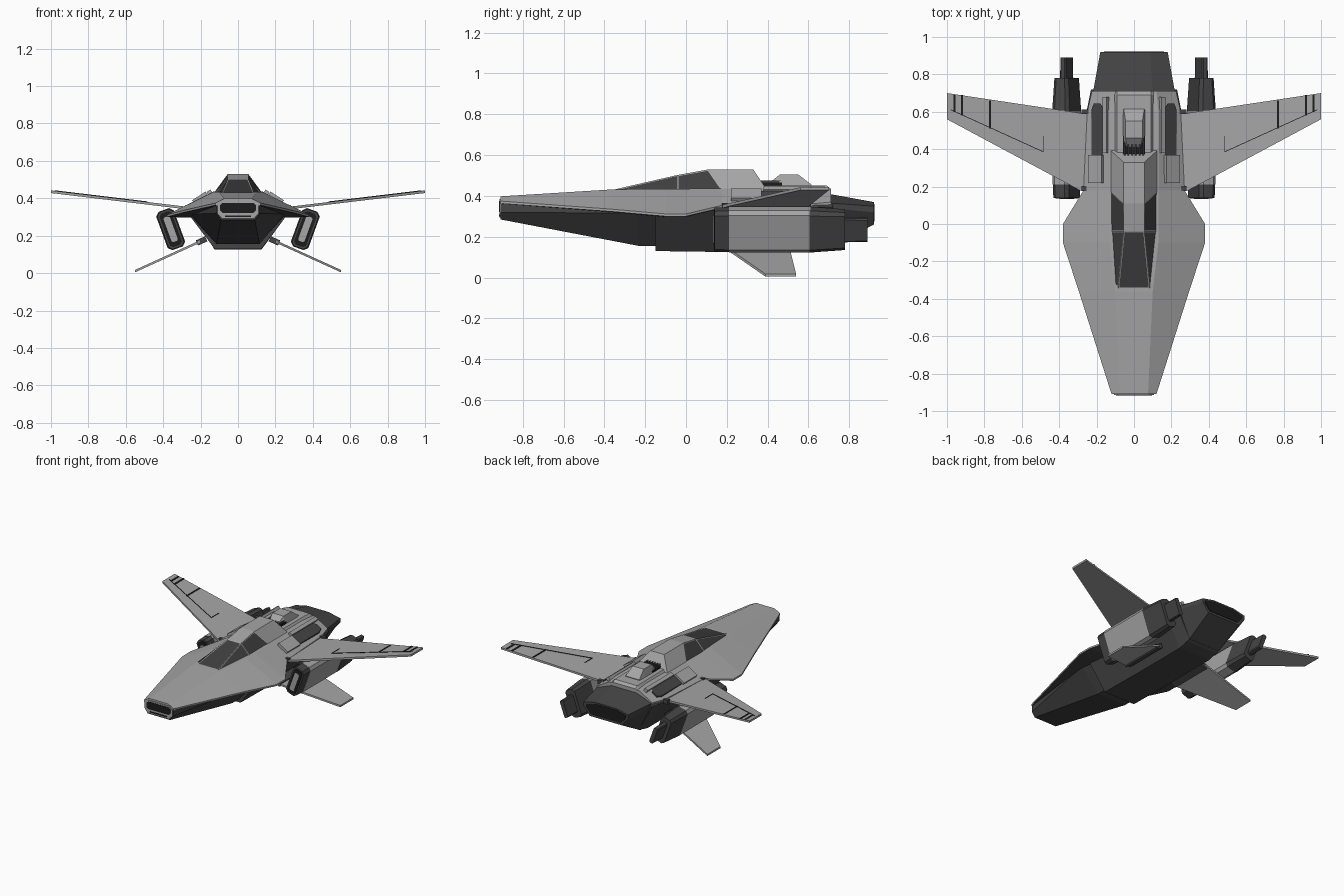
import bpy, bmesh, math
from mathutils import Vector, Matrix

if "Cube" in bpy.data.objects:
    bpy.data.objects.remove(bpy.data.objects["Cube"], do_unlink=True)


def material(name, v):
    m = bpy.data.materials.new(name)
    m.use_nodes = True
    m.diffuse_color = (v, v, v, 1)
    bsdf = next(n for n in m.node_tree.nodes if n.type == 'BSDF_PRINCIPLED')
    bsdf.inputs["Base Color"].default_value = (v, v, v, 1)
    bsdf.inputs["Roughness"].default_value = 0.7
    return m


LIGHT = material("light grey", 0.38)
DARK = material("dark grey", 0.06)
GLASS = material("window grey", 0.05)
BLACK = material("black", 0.012)


def finish(name, bm, mats, rule=None):
    bmesh.ops.recalc_face_normals(bm, faces=bm.faces[:])
    if rule:
        for f in bm.faces:
            f.material_index = rule(f)
    me = bpy.data.meshes.new(name)
    bm.to_mesh(me)
    bm.free()
    for m in mats:
        me.materials.append(m)
    ob = bpy.data.objects.new(name, me)
    bpy.context.scene.collection.objects.link(ob)
    return ob


def skin(rings):
    """Bridge equal rings of points into a capped solid."""
    bm = bmesh.new()
    rows = [[bm.verts.new(p) for p in ring] for ring in rings]
    n = len(rows[0])
    for a, b in zip(rows, rows[1:]):
        for i in range(n):
            j = (i + 1) % n
            bm.faces.new((a[i], a[j], b[j], b[i]))
    bm.faces.new(rows[0])
    bm.faces.new(rows[-1])
    bmesh.ops.recalc_face_normals(bm, faces=bm.faces[:])
    return bm


def loft(name, sections, mats, rule=None):
    """Sections are (y, half outline of x, z from top to bottom)."""
    rings = []
    for y, half in sections:
        rings.append([(x, y, z) for x, z in half] + [(-x, y, z) for x, z in reversed(half)])
    return finish(name, skin(rings), mats, rule)


def box(name, centre, size, mat, tilt=0):
    bm = bmesh.new()
    bmesh.ops.create_cube(bm, size=1)
    bm.transform(Matrix.Translation(centre) @ Matrix.Rotation(tilt, 4, 'Y') @ Matrix.Diagonal((*size, 1)))
    return finish(name, bm, [mat])


def plate(name, outline, height, thick, mat, s=1):
    """Sheet over an x, y outline lying on the surface z = height(x)."""
    rings = [[(s * x, y, height(x) + dz) for x, y in outline] for dz in (-thick / 2, thick / 2)]
    return finish(name, skin(rings), [mat])


# Upper shell: a broad faceted deck with a dark underside
def shell_half(deck, deck_z, edge, edge_z):
    return [(deck, deck_z), (edge, edge_z), (edge, edge_z - 0.012), (edge * 0.7, edge_z - 0.015)]


loft("upper_shell", [
    (-0.91, shell_half(0.075, 0.398, 0.12, 0.375)),
    (-0.36, shell_half(0.10, 0.432, 0.295, 0.335)),
    (-0.10, shell_half(0.13, 0.435, 0.38, 0.312)),
    (0.00, shell_half(0.13, 0.435, 0.38, 0.312)),
    (0.18, shell_half(0.13, 0.437, 0.27, 0.355)),
    (0.60, shell_half(0.13, 0.437, 0.25, 0.36)),
    (0.71, shell_half(0.12, 0.43, 0.225, 0.37))],
    [LIGHT, DARK], lambda f: int(f.normal.z < -0.5))

# Lower hull, belly and tail
loft("lower_nose", [
    (-0.91, [(0.115, 0.37), (0.115, 0.32), (0.09, 0.285)]),
    (-0.23, [(0.25, 0.33), (0.25, 0.315), (0.115, 0.155)]),
    (-0.10, [(0.26, 0.33), (0.26, 0.315), (0.115, 0.155)])], [DARK])
loft("belly", [
    (-0.15, [(0.24, 0.34), (0.265, 0.315), (0.125, 0.13)]),
    (0.20, [(0.24, 0.36), (0.255, 0.34), (0.125, 0.125)]),
    (0.62, [(0.24, 0.365), (0.25, 0.345), (0.125, 0.125)]),
    (0.72, [(0.21, 0.365), (0.23, 0.345), (0.125, 0.15)])], [DARK])
loft("tail", [
    (0.70, [(0.10, 0.41), (0.22, 0.365), (0.22, 0.34), (0.125, 0.14)]),
    (0.92, [(0.085, 0.37), (0.18, 0.35), (0.18, 0.32), (0.13, 0.26)])], [DARK])
loft("tail_exhaust", [(y, [(0.08, 0.36), (0.16, 0.34), (0.16, 0.32), (0.12, 0.275)])
                      for y in (0.918, 0.923)], [BLACK])

# Nose intake: light frame, black mouth and lower slot
for part, y, w, top, low, mat in (("nose_frame", -0.914, 0.108, 0.385, 0.295, LIGHT),
                                  ("nose_mouth", -0.917, 0.096, 0.375, 0.322, BLACK),
                                  ("nose_slot", -0.917, 0.07, 0.309, 0.300, BLACK)):
    c = (top - low) * 0.25
    loft(part, [(yy, [(w - c, top), (w, top - c), (w, low + c), (w - c, low)])
                for yy in (y, y + 0.008)], [mat])

# Canopy: window panes are inset into the front facets
stations = [(-0.35, -0.35, 0.085, 0.105, 0.432), (-0.04, -0.04, 0.055, 0.128, 0.503),
            (0.11, 0.18, 0.055, 0.132, 0.53), (0.33, 0.40, 0.055, 0.132, 0.53)]
bm = skin([[(w, yt, z), (b, yb, 0.425), (-b, yb, 0.425), (-w, yt, z)]
           for yt, yb, w, b, z in stations])
panes = []
for f in bm.faces:
    c = f.calc_center_median()
    side = abs(f.normal.x) > 0.5
    if f.normal.z > 0.1 and (c.y < -0.1 or (side and c.y < 0.15)):
        panes.append(f)
bmesh.ops.inset_individual(bm, faces=panes, thickness=0.008, depth=-0.002)
for f in panes:
    f.material_index = 1
finish("canopy", bm, [LIGHT, GLASS])

# Spine behind the canopy: louvred grille and hump
box("grille_bed", (0, 0.41, 0.445), (0.12, 0.12, 0.04), BLACK)
for i in range(6):
    box("grille_slat", (-0.05 + i * 0.02, 0.41, 0.465), (0.007, 0.11, 0.022), DARK)
loft("spine_hump", [(y, [(w, z), (0.065, 0.43)]) for y, w, z in
                    ((0.41, 0.035, 0.465), (0.46, 0.045, 0.505), (0.55, 0.045, 0.505), (0.615, 0.055, 0.455))], [LIGHT])
loft("spine_deck", [(y, [(0.09, z), (0.11, 0.425)]) for y, z in ((0.38, 0.452), (0.69, 0.45), (0.71, 0.435))], [LIGHT])


def wing_z(x):
    return 0.345 + 0.12 * (x - 0.25)


def wing_top(x):
    return wing_z(x) + 0.008


def stripe(x, y0, y1, w):
    return [(x - w, y0), (x + w, y0), (x + w, y1), (x - w, y1)]


def nacelle(name, s, stations, mat):
    """Chamfered tilted box swept along y; stations are (y, width, height)."""
    rings = []
    tilt = math.radians(20)
    for y, w, h in stations:
        a, b, c = w / 2, h / 2, w * 0.2
        ring = [(a - c, b), (a, b - c), (a, c - b), (a - c, -b),
                (c - a, -b), (-a, c - b), (-a, b - c), (c - a, b)]
        rings.append([(s * (0.36 + u * math.cos(tilt) + v * math.sin(tilt)), y,
                       0.235 + v * math.cos(tilt) - u * math.sin(tilt)) for u, v in ring])
    return finish(name, skin(rings), [mat])


for s, side in ((1, "left"), (-1, "right")):
    # Swept wing with panel lines and tip stripes
    plate(side + "_wing", [(0.20, 0.18), (0.29, 0.18), (1.0, 0.56), (1.0, 0.70), (0.20, 0.58)],
          wing_z, 0.014, LIGHT, s)
    for x, y0, y1, w in ((0.77, 0.51, 0.66, 0.005), (0.92, 0.58, 0.69, 0.006),
                         (0.96, 0.60, 0.69, 0.006), (0.485, 0.385, 0.47, 0.002)):
        plate(side + "_wing_stripe", stripe(x, y0, y1, w), wing_top, 0.004, BLACK, s)
    plate(side + "_flap_line", [(0.485, 0.384), (0.98, 0.609), (0.98, 0.613), (0.485, 0.388)],
          wing_top, 0.004, BLACK, s)

    # Wing root: brackets, fairing and dark vent lying on the shell slope
    for y in (0.19, 0.60):
        box(side + "_wing_bracket", (s * 0.262, y, 0.35), (0.04, 0.025, 0.03), DARK)
    slope = s * math.radians(33)
    box(side + "_root_fairing", (s * 0.20, 0.295, 0.398), (0.085, 0.15, 0.035), LIGHT, slope)
    box(side + "_vent_rail", (s * 0.150, 0.53, 0.427), (0.025, 0.30, 0.03), LIGHT, slope)
    plate(side + "_root_vent", [(0.165, 0.37), (0.228, 0.37), (0.228, 0.61), (0.215, 0.645), (0.18, 0.645), (0.165, 0.62)],
          lambda x: 0.437 - 0.65 * (x - 0.13) + 0.005, 0.009, DARK, s)

    # Engine nacelle under the wing
    nacelle(side + "_engine_intake", s, [(0.14, 0.088, 0.21), (0.215, 0.092, 0.215)], DARK)
    nacelle(side + "_engine_mouth", s, [(0.136, 0.068, 0.19), (0.142, 0.068, 0.19)], BLACK)
    nacelle(side + "_engine_grille", s, [(0.133, 0.036, 0.14), (0.138, 0.036, 0.14)], LIGHT)
    nacelle(side + "_engine_body", s, [(0.21, 0.095, 0.218), (0.61, 0.095, 0.218)], LIGHT)
    nacelle(side + "_engine_rear", s, [(0.605, 0.10, 0.218), (0.78, 0.08, 0.195)], DARK)
    nacelle(side + "_engine_nozzle", s, [(0.775, 0.035, 0.125), (0.89, 0.03, 0.12)], DARK)

    # Lower fin, angled down and out, with its root bracket
    plate(side + "_lower_fin", [(0.20, 0.16), (0.55, 0.39), (0.55, 0.54), (0.20, 0.50)],
          lambda x: 0.17 - 0.455 * (x - 0.20), 0.013, LIGHT, s)
    box(side + "_fin_bracket", (s * 0.195, 0.33, 0.172), (0.055, 0.32, 0.03), DARK, s * math.radians(24))
